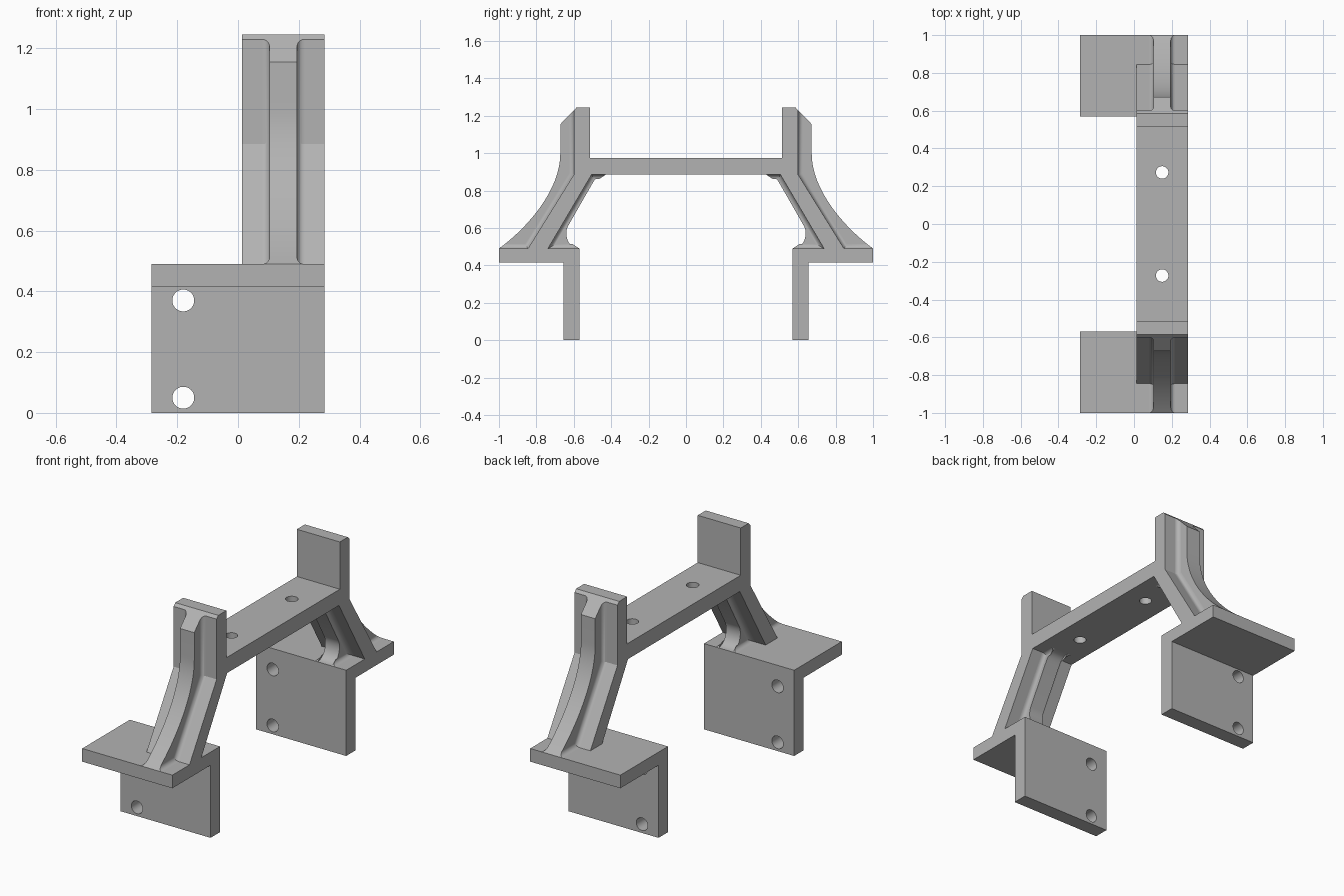
import bpy, bmesh, math
from mathutils import Vector

cube = bpy.data.objects.get("Cube")
if cube:
    bpy.data.objects.remove(cube, do_unlink=True)

grey = bpy.data.materials.new("plain grey")
grey.use_nodes = True
COLOUR = (0.45, 0.45, 0.45, 1)
grey.diffuse_color = COLOUR
grey.node_tree.nodes["Principled BSDF"].inputs["Base Color"].default_value = COLOUR

MID = 0.149        # centre of the frame across x
FRAME_HALF = 0.136
RIB_HALF = 0.045
FILLET = 0.024


def finish(name, bm):
    bmesh.ops.recalc_face_normals(bm, faces=bm.faces)
    mesh = bpy.data.meshes.new(name)
    bm.to_mesh(mesh)
    bm.free()
    mesh.materials.append(grey)
    obj = bpy.data.objects.new(name, mesh)
    bpy.context.collection.objects.link(obj)
    return obj


def extrude(name, outline, x0, x1):
    """Prism from a (y, z) outline running from x0 to x1."""
    bm = bmesh.new()
    face = bm.faces.new([bm.verts.new((x0, y, z)) for y, z in outline])
    new = bmesh.ops.extrude_face_region(bm, geom=[face])["geom"]
    bmesh.ops.translate(bm, vec=(x1 - x0, 0, 0),
                        verts=[g for g in new if isinstance(g, bmesh.types.BMVert)])
    return finish(name, bm)


def bezier(a, b, c, d, steps=14):
    a, b, c, d = map(Vector, (a, b, c, d))
    return [tuple(a * (1 - t) ** 3 + b * 3 * t * (1 - t) ** 2
                  + c * 3 * t * t * (1 - t) + d * t ** 3)
            for t in (i / steps for i in range(steps + 1))]


def fillets(name, path, first, last):
    """Concave fillets on both sides of a rib, mitred along a (y, z) path.
    The rib lies to the left of the path direction."""
    pts = [Vector(p) for p in path]
    normals = []
    for p, q in zip(pts, pts[1:]):
        d = (q - p).normalized()
        normals.append(Vector((-d.y, d.x)))
    lifts = [Vector(first)]
    lifts += [(m + n) / (1 + m.dot(n)) for m, n in zip(normals, normals[1:])]
    lifts.append(Vector(last))
    arc = [i * math.pi / 16 for i in range(9)]
    section = [(0, 0)] + [(FILLET * (1 - math.sin(a)), FILLET * (1 - math.cos(a))) for a in arc]
    bm = bmesh.new()
    for side in (-1, 1):
        rings = []
        for p, lift in zip(pts, lifts):
            ring = []
            for u, h in section:
                y, z = p + lift * h
                ring.append(bm.verts.new((MID + side * (RIB_HALF + u), y, z)))
            rings.append(ring)
        for r, s in zip(rings, rings[1:]):
            for i in range(len(r)):
                j = (i + 1) % len(r)
                bm.faces.new((r[i], r[j], s[j], s[i]))
        bm.faces.new(rings[0])
        bm.faces.new(rings[-1])
    return finish(name, bm)


def drill(obj, centre, axis, radius):
    """Cut a round through hole and discard the cutter."""
    bpy.ops.mesh.primitive_cylinder_add(
        vertices=48, radius=radius, depth=0.4, location=centre,
        rotation=(math.pi / 2 if axis == "y" else 0, 0, 0))
    cutter = bpy.context.object
    cutter.hide_render = True
    mod = obj.modifiers.new("hole", "BOOLEAN")
    mod.operation, mod.object, mod.solver = "DIFFERENCE", cutter, "EXACT"
    bpy.context.view_layer.objects.active = obj
    bpy.ops.object.modifier_apply(modifier=mod.name)
    bpy.data.objects.remove(cutter, do_unlink=True)


# Frame: crossbar, two uprights and two splayed legs in one profile
half = [(0.505, 0.885), (0.738, 0.49), (0.845, 0.49), (0.60, 0.885),
        (0.60, 1.229), (0.585, 1.245), (0.513, 1.245), (0.513, 0.975)]
frame = extrude("frame", half + [(-y, z) for y, z in reversed(half)],
                MID - FRAME_HALF, MID + FRAME_HALF)
for y in (-0.273, 0.273):
    drill(frame, (MID, y, 0.93), "z", 0.033)

# Angle bracket: shelf and hanging plate
bracket = extrude("bracket", [(0.57, 0), (0.655, 0), (0.655, 0.415), (1, 0.415),
                              (1, 0.49), (0.57, 0.49)], -0.285, 0.285)
for z in (0.05, 0.37):
    drill(bracket, (-0.18, 0.61, z), "y", 0.036)

# Outer rib with a bevelled top and a sweeping foot
outer_edge = bezier((0.672, 1.0), (0.672, 0.80), (0.85, 0.60), (1, 0.49), 20)
outer_rib = extrude("outer_rib",
                    [(0.60, 1.229), (0.672, 1.155)] + outer_edge
                    + [(0.845, 0.49), (0.60, 0.885)],
                    MID - RIB_HALF, MID + RIB_HALF)
outer_fillets = fillets("outer_rib_fillets",
                        [(0.60, 1.229), (0.60, 0.885), (0.845, 0.49), (1, 0.49)],
                        (1, -1.03), (-1.35, 1))

# Inner rib blending into the crossbar and the shelf
inner_edge = (bezier((0.43, 0.885), (0.475, 0.885), (0.487, 0.86), (0.505, 0.83))
              + bezier((0.63, 0.612), (0.655, 0.565), (0.63, 0.49), (0.57, 0.49)))
inner_rib = extrude("inner_rib", inner_edge + [(0.738, 0.49), (0.505, 0.885)],
                    MID - RIB_HALF, MID + RIB_HALF)
inner_fillets = fillets("inner_rib_fillets",
                        [(0.57, 0.49), (0.738, 0.49), (0.505, 0.885), (0.43, 0.885)],
                        (1.5, 1), (1.5, -1))

# Repeat the end parts at the front
for obj in (bracket, outer_rib, outer_fillets, inner_rib, inner_fillets):
    mod = obj.modifiers.new("mirror", "MIRROR")
    mod.use_axis = (False, True, False)
    mod.use_mirror_merge = False
    bpy.context.view_layer.objects.active = obj
    bpy.ops.object.modifier_apply(modifier=mod.name)

# Smooth the curved faces and keep the edges crisp
bpy.ops.object.select_all(action="DESELECT")
for obj in (frame, bracket, outer_rib, outer_fillets, inner_rib, inner_fillets):
    obj.select_set(True)
bpy.context.view_layer.objects.active = frame
bpy.ops.object.shade_smooth_by_angle(angle=math.radians(25))
